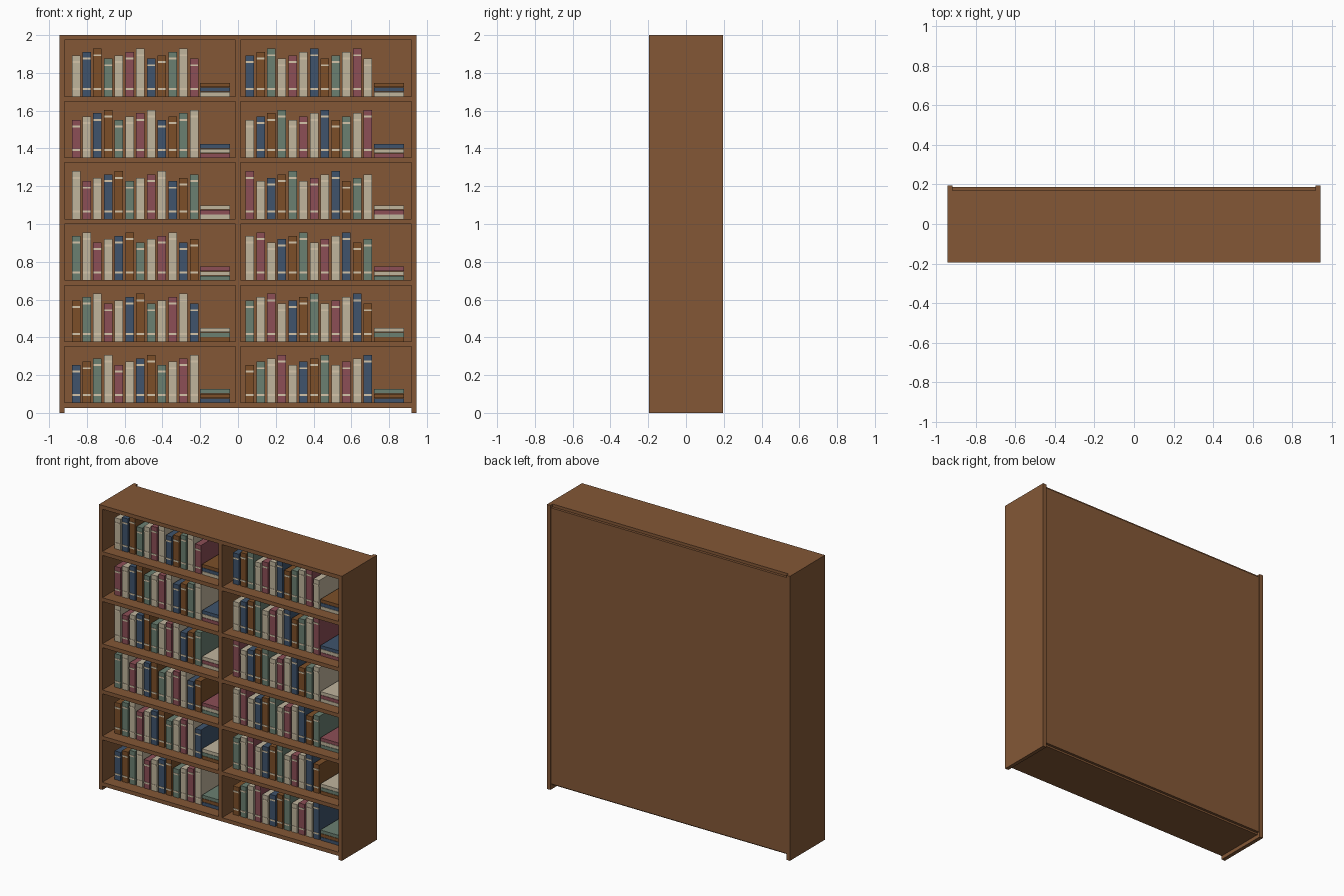
import bpy
import bmesh
from mathutils import Matrix, Vector

if "Cube" in bpy.data.objects:
    bpy.data.objects.remove(bpy.data.objects["Cube"], do_unlink=True)


def material(name, r, g, b):
    m = bpy.data.materials.new(name)
    m.use_nodes = True
    m.diffuse_color = (r, g, b, 1)
    m.node_tree.nodes["Principled BSDF"].inputs["Base Color"].default_value = (r, g, b, 1)
    return m


WOOD = material("wood", 0.23, 0.097, 0.037)
NAVY = material("navy cloth", 0.05, 0.087, 0.15)
TAN = material("brown leather", 0.20, 0.078, 0.022)
GREEN = material("sage cloth", 0.145, 0.215, 0.165)
CREAM = material("cream cloth", 0.53, 0.46, 0.335)
ROSE = material("rose cloth", 0.265, 0.077, 0.093)
BAND = material("pale spine band", 0.66, 0.56, 0.40)
BOOK_MATERIALS = [NAVY, TAN, GREEN, CREAM, ROSE, BAND]
COLOUR_CYCLE = [0, 1, 2, 3, 4, 3]
BAND_SLOT = 5


def add_box(bm, lo, hi, slot=0):
    lo, hi = Vector(lo), Vector(hi)
    mat = Matrix.Translation((lo + hi) / 2) @ Matrix.Diagonal((*(hi - lo), 1))
    for v in bmesh.ops.create_cube(bm, size=1, matrix=mat)["verts"]:
        for f in v.link_faces:
            f.material_index = slot


def finish(name, bm, mats):
    mesh = bpy.data.meshes.new(name)
    bm.to_mesh(mesh)
    bm.free()
    for m in mats:
        mesh.materials.append(m)
    obj = bpy.data.objects.new(name, mesh)
    bpy.context.scene.collection.objects.link(obj)
    return obj


def board(name, lo, hi):
    bm = bmesh.new()
    add_box(bm, lo, hi)
    finish(name, bm, [WOOD])


# Case dimensions
W, D, H = 0.945, 0.195, 2.0
T = 0.027                      # board thickness
INNER = W - T
BACK = 0.17                    # front of the back panel
ROWS = 6
PITCH = (H - 2 * T) / ROWS

# Case boards
board("right_side", (-W, -D, 0), (-INNER, D, H))
board("left_side", (INNER, -D, 0), (W, D, H))
board("top_board", (-INNER, -D, H - T), (INNER, BACK, H))
board("bottom_board", (-INNER, -D, T), (INNER, BACK, 2 * T))
board("divider", (-T / 2, -D, 2 * T), (T / 2, BACK, H - T))
board("back_panel", (-INNER, BACK, 0.04), (INNER, 0.188, 1.98))

# Shelves in both bays
for side, x0, x1 in (("right", -INNER, -T / 2), ("left", T / 2, INNER)):
    for row in range(1, ROWS):
        z = T + row * PITCH
        board(f"{side}_shelf_{row}", (x0, -D, z), (x1, BACK, z + T))

# Books
FRONT, REAR = -0.113, 0.11
BOOK_W, BOOK_STEP = 0.045, 0.0568
BOOKS = 12
BASE_H, STEP_H = 0.2, 0.0175


def standing_books(name, x, z, row, shift):
    bm = bmesh.new()
    for i in range(BOOKS):
        left = x + i * BOOK_STEP
        right = left + BOOK_W
        height = BASE_H + STEP_H * ((i + row) % 4)
        add_box(bm, (left, FRONT, z), (right, REAR, z + height),
                COLOUR_CYCLE[(i + row + shift) % 6])
        # Spine bands
        for centre in (0.04, height - 0.035):
            add_box(bm, (left + 0.001, FRONT - 0.003, z + centre - 0.005),
                    (right - 0.001, FRONT, z + centre + 0.005), BAND_SLOT)
    finish(name, bm, BOOK_MATERIALS)


def lying_books(name, x, z, row):
    bm = bmesh.new()
    for i in range(3):
        low = z + i * 0.0245
        add_box(bm, (x, FRONT, low), (x + 0.158, REAR, low + 0.0225),
                COLOUR_CYCLE[(i + row) % 6])
    finish(name, bm, BOOK_MATERIALS)


for side, start, shift in (("right", -0.88, 0), ("left", 0.04, 1)):
    for row in range(ROWS):
        z = 2 * T + row * PITCH
        standing_books(f"{side}_standing_books_{row + 1}", start, z, row, shift)
        lying_books(f"{side}_book_stack_{row + 1}", start + 0.68, z, row)
